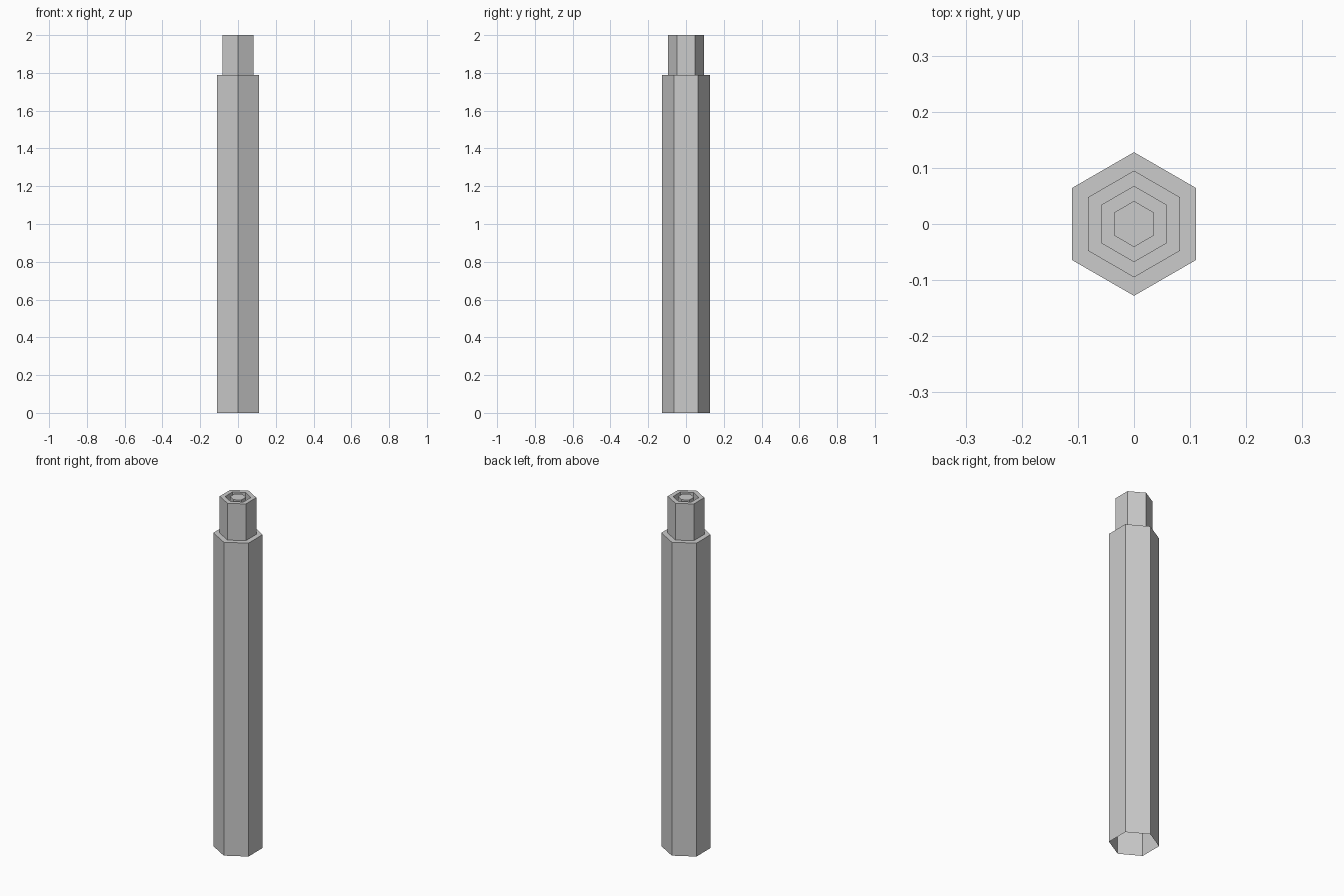
import bpy, bmesh
from math import pi, sin, cos

if "Cube" in bpy.data.objects:
    bpy.data.objects.remove(bpy.data.objects["Cube"])

# (radius, height) profile from the open bottom edge to the centre pin
PROFILE = [
    (0.128, 0.0), (0.128, 1.79),    # main shaft
    (0.095, 1.79), (0.095, 2.0),    # narrower collar
    (0.067, 2.0), (0.067, 1.88),    # groove inside the collar
    (0.041, 1.88), (0.041, 2.0),    # centre pin
]
SIDES = 6


def hex_ring(bm, radius, z):
    angles = [pi / 2 + 2 * pi * i / SIDES for i in range(SIDES)]
    return [bm.verts.new((radius * cos(a), radius * sin(a), z)) for a in angles]


# Hollow stepped hexagonal post, open underneath
bm = bmesh.new()
rings = [hex_ring(bm, r, z) for r, z in PROFILE]
for low, high in zip(rings, rings[1:]):
    for i in range(SIDES):
        j = (i + 1) % SIDES
        bm.faces.new((low[i], low[j], high[j], high[i]))
bm.faces.new(rings[-1])

mesh = bpy.data.meshes.new("hexagonal_post")
bm.to_mesh(mesh)
bm.free()
post = bpy.data.objects.new("hexagonal_post", mesh)
bpy.context.collection.objects.link(post)
